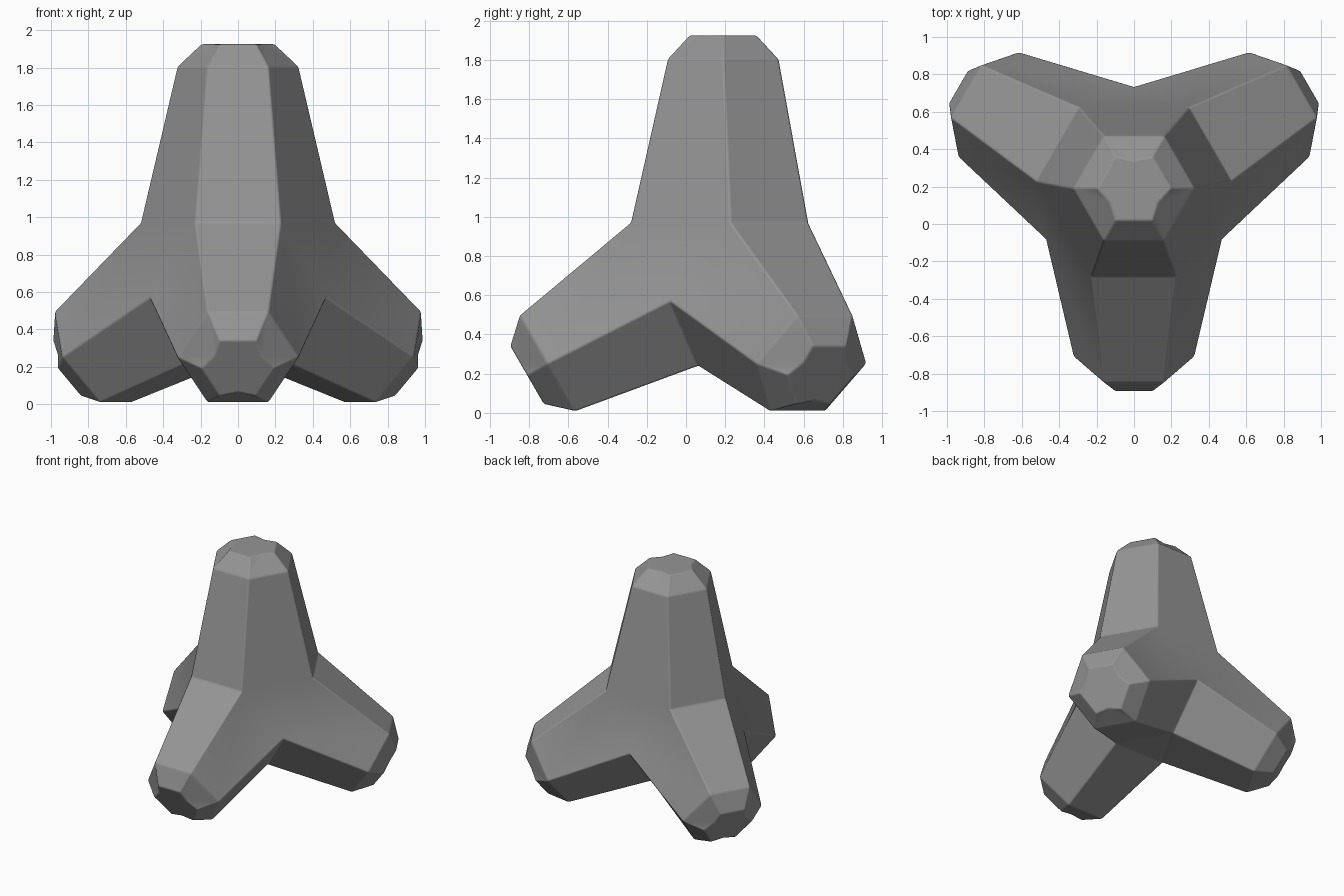
import bpy, bmesh
from math import radians, sin, cos
from mathutils import Vector, Matrix

if "Cube" in bpy.data.objects:
    bpy.data.objects.remove(bpy.data.objects["Cube"], do_unlink=True)

CENTRE = Vector((0, 0.19, 0.77))
RIM_AT, RIM_R = 1.035, 0.325      # hexagonal rim of each leg
CAP_AT, CAP_R = 1.155, 0.197      # smaller end cap
NOTCH_R = 0.148                   # dents in every other cap edge
TILT = radians(30)

concrete = bpy.data.materials.new("concrete_grey")
concrete.use_nodes = True
colour = (0.3, 0.3, 0.3, 1)
concrete.diffuse_color = colour
shader = concrete.node_tree.nodes["Principled BSDF"]
shader.inputs["Base Color"].default_value = colour
shader.inputs["Roughness"].default_value = 0.8

bm = bmesh.new()


def spin(k):
    return Matrix.Rotation(radians(120 * k), 3, 'Z')


def add(offset):
    return bm.verts.new(CENTRE + offset)


# Shared corners of the core, repeated around the upright axis
top_r, top_l, mid, low = [], [], [], []
gap = Vector((cos(TILT), -sin(TILT), 0))
for k in range(3):
    r = spin(k)
    top_r.append(add(r @ Vector((0.228, -0.47, 0.2))))
    top_l.append(add(r @ Vector((-0.228, -0.47, 0.2))))
    mid.append(add(r @ (gap * 0.545 + Vector((0, 0, -0.2)))))
    low.append(add(r @ (gap * 0.26 + Vector((0, 0, -0.53)))))


def leg(base, axis, up, side):
    """Tapered six-sided leg with a chamfered, dented end."""
    def point(angle, radius, along):
        a = radians(angle)
        return add(axis * along + (side * cos(a) + up * sin(a)) * radius)
    rim = [point(60 - 60 * i, RIM_R, RIM_AT) for i in range(6)]
    cap = [point(60 - 60 * i, CAP_R, CAP_AT) for i in range(6)]
    outline = []
    for i in range(6):
        j = (i + 1) % 6
        bm.faces.new((base[i], base[j], rim[j], rim[i]))
        outline.append(cap[i])
        if i % 2:
            bm.faces.new((rim[i], rim[j], cap[j], cap[i]))
        else:
            dent = point(30 - 60 * i, NOTCH_R, CAP_AT)
            outline.append(dent)
            bm.faces.new((rim[i], rim[j], dent))
            bm.faces.new((rim[i], dent, cap[i]))
            bm.faces.new((rim[j], cap[j], dent))
    bm.faces.new(outline)


# Three spreading legs
for k in range(3):
    r = spin(k)
    leg([top_r[k], mid[k], low[k], low[k - 1], mid[k - 1], top_l[k]],
        r @ Vector((0, -cos(TILT), -sin(TILT))),
        r @ Vector((0, -sin(TILT), cos(TILT))),
        r @ Vector((1, 0, 0)))

# Upright leg
ring = []
for k in range(3):
    ring += [top_r[k], top_l[(k + 1) % 3]]
leg(ring, Vector((0, 0, 1)), Vector((0, -1, 0)), Vector((1, 0, 0)))

# Core triangles between the legs and underneath
for k in range(3):
    bm.faces.new((top_r[k], top_l[(k + 1) % 3], mid[k]))
bm.faces.new(low)

bmesh.ops.recalc_face_normals(bm, faces=bm.faces)
mesh = bpy.data.meshes.new("breakwater_block")
bm.to_mesh(mesh)
bm.free()
mesh.materials.append(concrete)
block = bpy.data.objects.new("breakwater_block", mesh)
bpy.context.collection.objects.link(block)

# Slightly softened edges
bevel = block.modifiers.new("soft_edges", 'BEVEL')
bevel.width = 0.01
bevel.segments = 2
bevel.limit_method = 'ANGLE'
bevel.angle_limit = radians(20)
mesh.shade_smooth()
normals = block.modifiers.new("flat_sides", 'WEIGHTED_NORMAL')
normals.weight = 100
